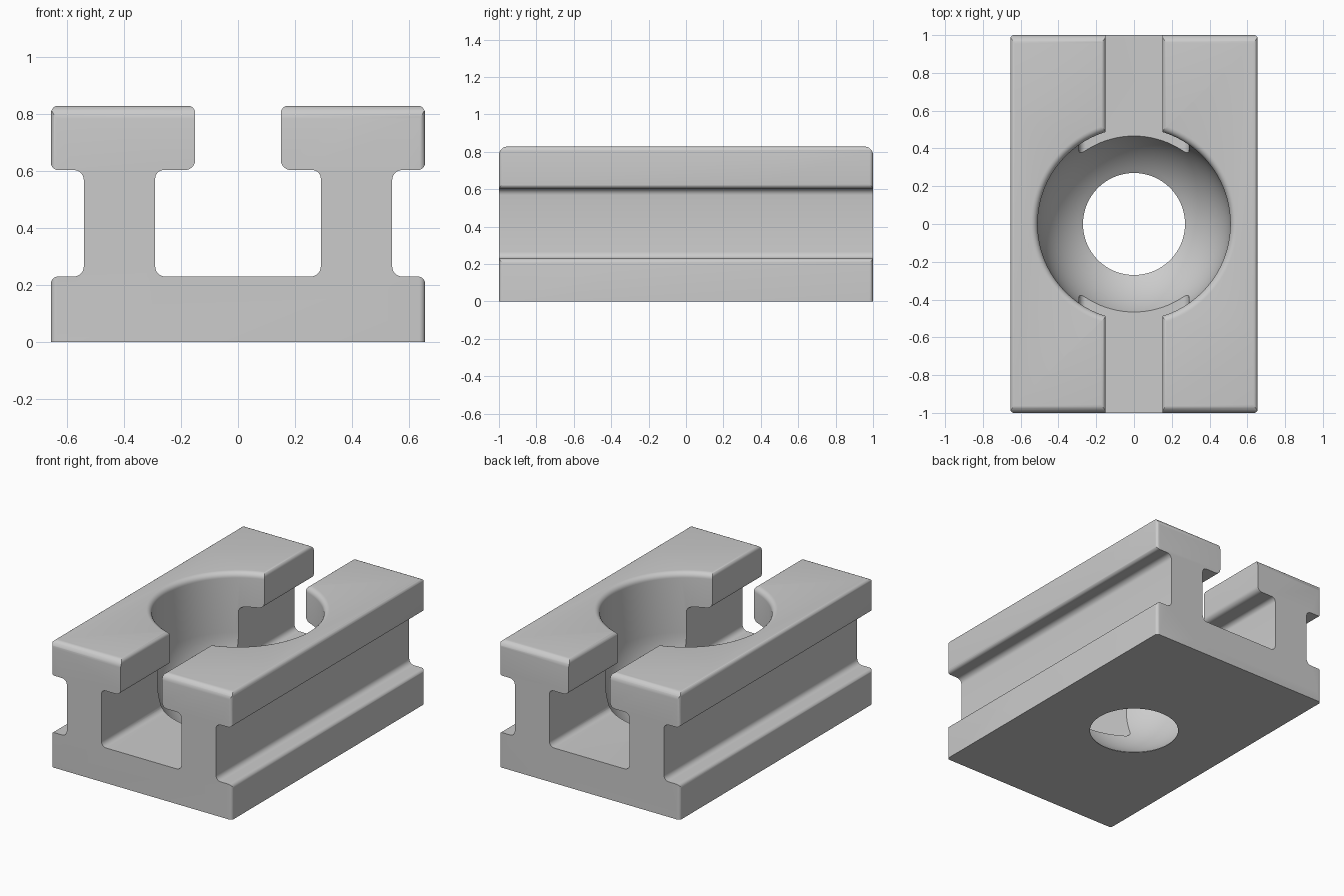
import bpy, bmesh, math
from mathutils import Vector

cube = bpy.data.objects.get("Cube")
if cube:
    bpy.data.objects.remove(cube, do_unlink=True)

W, L, H = 0.655, 1.0, 0.828          # half width, half length, height
BASE, LIP = 0.23, 0.603              # top of base, underside of flanges
BORE, CENTRE, HOLE = 0.51, 0.437, 0.27

metal = bpy.data.materials.new("light_grey")
metal.use_nodes = True
grey = (0.6, 0.6, 0.6, 1)
metal.diffuse_color = grey
metal.node_tree.nodes["Principled BSDF"].inputs["Base Color"].default_value = grey


def rounded(corners, steps=6):
    """Round each (a, b, radius) right-angled corner of a closed outline."""
    out = []
    for i, (a, b, r) in enumerate(corners):
        p = Vector((a, b))
        if r == 0:
            out.append(p)
            continue
        u = (Vector(corners[i - 1][:2]) - p).normalized()
        v = (Vector(corners[(i + 1) % len(corners)][:2]) - p).normalized()
        for k in range(steps + 1):
            t = k / steps * math.pi / 2
            out.append(p + r * (u * (1 - math.sin(t)) + v * (1 - math.cos(t))))
    return out


def finish(name, bm):
    bmesh.ops.recalc_face_normals(bm, faces=bm.faces)
    mesh = bpy.data.meshes.new(name)
    bm.to_mesh(mesh)
    bm.free()
    obj = bpy.data.objects.new(name, mesh)
    bpy.context.collection.objects.link(obj)
    mesh.materials.append(metal)
    return obj


def extrude(name, outline, place, start, end):
    """Extrude an outline; place(a, b, depth) gives the 3D position."""
    bm = bmesh.new()
    face = bm.faces.new([bm.verts.new(place(p.x, p.y, start)) for p in outline])
    shift = Vector(place(0, 0, end)) - Vector(place(0, 0, start))
    new = bmesh.ops.extrude_face_region(bm, geom=[face])["geom"]
    bmesh.ops.translate(bm, vec=shift, verts=[g for g in new if isinstance(g, bmesh.types.BMVert)])
    return finish(name, bm)


def lathe(name, profile, sides=96):
    """Closed solid of revolution from (radius, z) pairs, capped at both ends."""
    bm = bmesh.new()
    rings = [[bm.verts.new((r * math.cos(2 * math.pi * k / sides),
                            r * math.sin(2 * math.pi * k / sides), z))
              for k in range(sides)] for r, z in profile]
    for lo, hi in zip(rings, rings[1:]):
        for k in range(sides):
            n = (k + 1) % sides
            bm.faces.new((lo[k], lo[n], hi[n], hi[k]))
    bm.faces.new(rings[0])
    bm.faces.new(rings[-1])
    return finish(name, bm)


# Double T-rail section: right half listed from the bottom up, then mirrored
half = [(W, 0, 0), (W, BASE, 0.025), (0.54, BASE, 0.035), (0.54, LIP, 0.035),
        (W, LIP, 0.025), (W, H, 0.025), (0.15, H, 0.025), (0.15, LIP, 0.035),
        (0.29, LIP, 0.03), (0.29, BASE, 0.035)]
section = rounded(half + [(-x, z, r) for x, z, r in reversed(half)])
block = extrude("rail_block", section, lambda a, b, d: (a, d, b), -L, L)

# Envelope cutters rounding the top end edges and the upright corners
side = rounded([(-L, -0.1, 0), (L, -0.1, 0), (L, H, 0.045), (-L, H, 0.045)])
end_rounder = extrude("end_rounder", side, lambda a, b, d: (d, a, b), -1, 1)
plan = rounded([(-W, -L, 0.02), (W, -L, 0.02), (W, L, 0.02), (-W, L, 0.02)])
corner_rounder = extrude("corner_rounder", plan, lambda a, b, d: (a, b, d), -0.2, 1)

# Round-bottomed bore with a softened mouth
low = math.acos(HOLE / BORE)
bowl = [(HOLE, -0.1)]
bowl += [(BORE * math.cos(low * (1 - k / 16)), CENTRE - BORE * math.sin(low * (1 - k / 16)))
         for k in range(17)]
lip = 0.035
mouth = [(BORE + lip * (1 - math.cos(t)), H - lip + lip * math.sin(t))
         for t in (k / 6 * math.pi / 2 for k in range(7))]
bore = lathe("bore_cutter", bowl + mouth + [(BORE + lip, H + 0.1)])

for cutter, mode in ((end_rounder, 'INTERSECT'), (corner_rounder, 'INTERSECT'),
                     (bore, 'DIFFERENCE')):
    mod = block.modifiers.new(cutter.name, 'BOOLEAN')
    mod.operation, mod.object, mod.solver = mode, cutter, 'EXACT'
    cutter.hide_render = True
    cutter.hide_set(True)

# Apply the cuts, then smooth the fillets while keeping hard edges
bpy.context.view_layer.objects.active = block
block.select_set(True)
for mod in list(block.modifiers):
    bpy.ops.object.modifier_apply(modifier=mod.name)
for cutter in (end_rounder, corner_rounder, bore):
    bpy.data.objects.remove(cutter, do_unlink=True)
bpy.ops.object.shade_smooth_by_angle(angle=math.radians(30))
